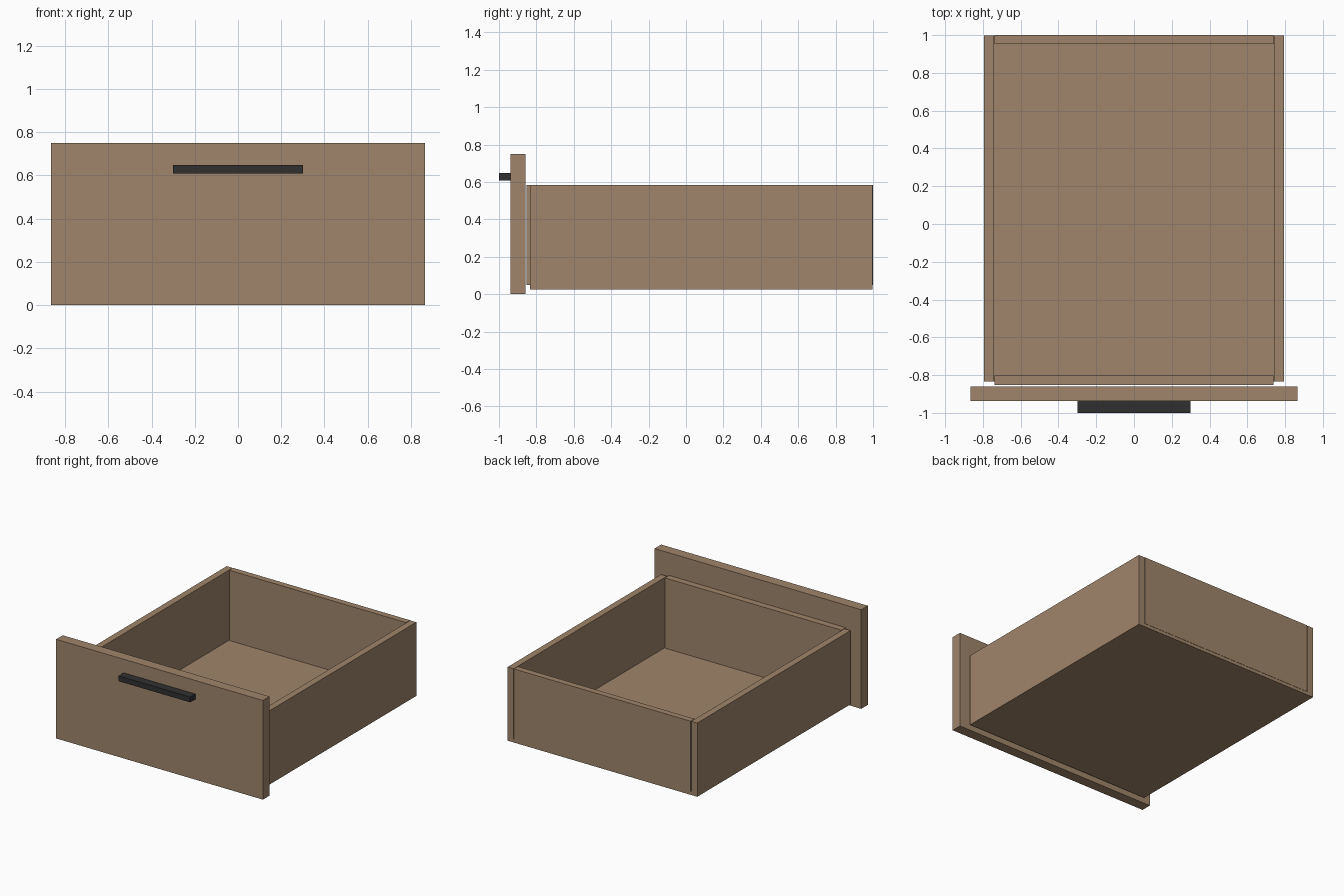
import bpy

if "Cube" in bpy.data.objects:
    bpy.data.objects.remove(bpy.data.objects["Cube"])


def material(name, color):
    m = bpy.data.materials.new(name)
    m.diffuse_color = (*color, 1)
    m.use_nodes = True
    m.node_tree.nodes["Principled BSDF"].inputs["Base Color"].default_value = m.diffuse_color
    return m


wood = material("brown wood", (0.35, 0.235, 0.146))
dark = material("dark metal", (0.03, 0.03, 0.03))


def box(name, x, y, z, mat):
    """Box from (min, max) ranges on each axis."""
    bpy.ops.mesh.primitive_cube_add(
        size=1, location=[(a + b) / 2 for a, b in (x, y, z)])
    ob = bpy.context.object
    ob.name = name
    ob.scale = [b - a for a, b in (x, y, z)]
    bpy.ops.object.transform_apply(location=False, rotation=False, scale=True)
    ob.data.materials.append(mat)
    return ob


# Face panel and its pull
box("front_panel", (-0.865, 0.865), (-0.938, -0.859), (0, 0.75), wood)
box("handle", (-0.3, 0.3), (-1, -0.938), (0.608, 0.648), dark)

# Drawer box: side walls, end walls set between them, bottom board
for side, s in (("left", -1), ("right", 1)):
    box(side + "_wall", sorted((s * 0.743, s * 0.793)), (-0.834, 0.998),
        (0.025, 0.583), wood)
box("inner_front_wall", (-0.739, 0.739), (-0.853, -0.803), (0.05, 0.583), wood)
box("back_wall", (-0.739, 0.739), (0.953, 1), (0.05, 0.583), wood)
box("bottom_board", (-0.743, 0.743), (-0.834, 0.998), (0.025, 0.052), wood)
